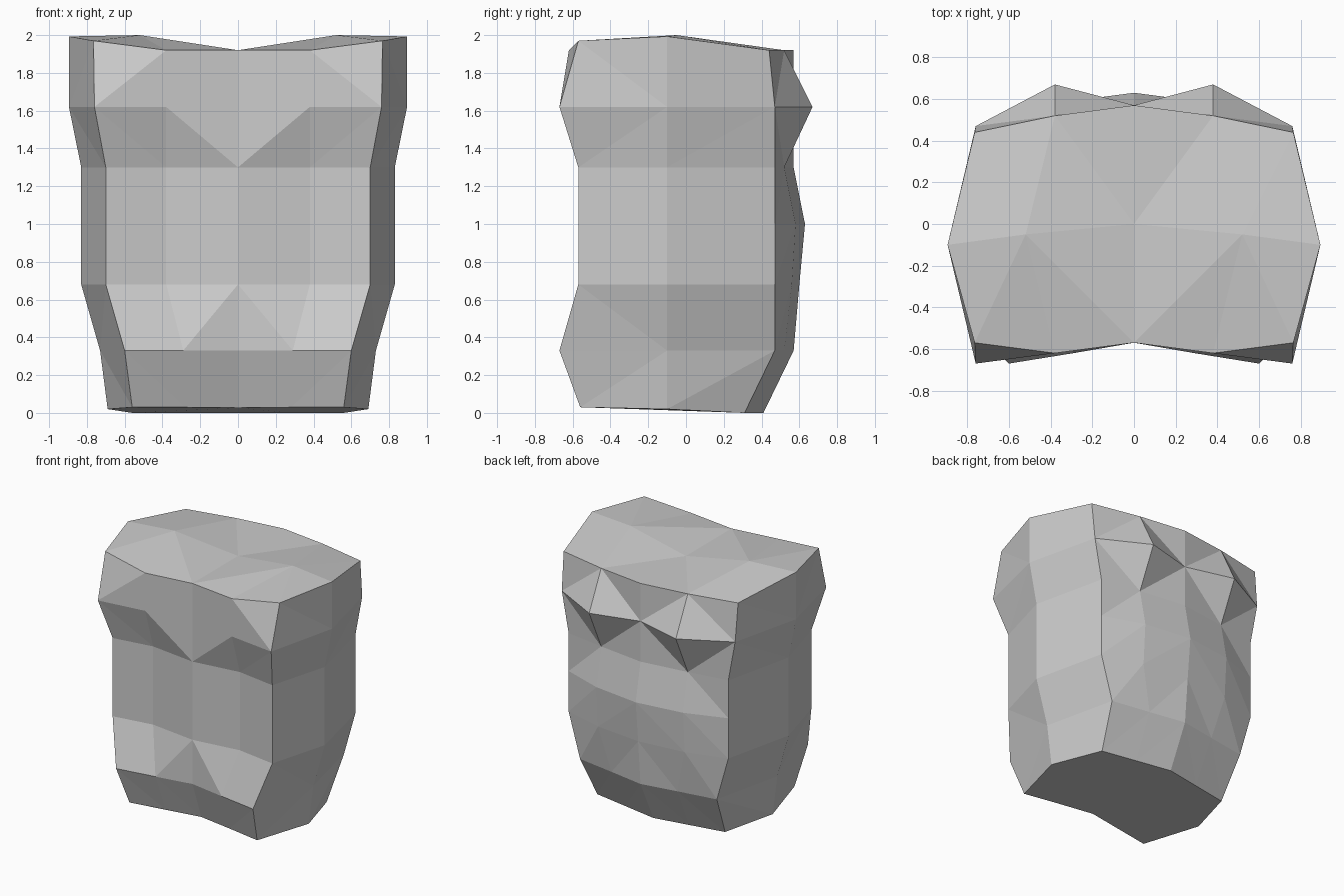
import bpy, bmesh

if "Cube" in bpy.data.objects:
    bpy.data.objects.remove(bpy.data.objects["Cube"])

# Right half outline per level, running front centre -> side -> back centre:
# z, (mid x, corner x, side x), y of (front centre, mid, corner, back corner, mid, centre)
LEVELS = [
    (0.00, (0.28, 0.56, 0.69), (-0.46, -0.51, -0.56, 0.31, 0.36, 0.41)),
    (0.33, (0.29, 0.60, 0.73), (-0.57, -0.62, -0.67, 0.47, 0.52, 0.57)),
    (0.68, (0.38, 0.70, 0.83), (-0.57, -0.52, -0.57, 0.47, 0.56, 0.60)),
    (1.00, (0.38, 0.70, 0.83), (-0.57, -0.52, -0.57, 0.47, 0.58, 0.63)),
    (1.30, (0.38, 0.70, 0.83), (-0.57, -0.52, -0.57, 0.47, 0.52, 0.57)),
    (1.62, (0.38, 0.76, 0.895), (-0.57, -0.62, -0.67, 0.47, 0.67, 0.57)),
    (1.92, (0.38, 0.765, 0.895), (-0.57, -0.62, -0.57, 0.44, 0.52, 0.57)),
]
# Height offsets of the slightly tilted bottom and top rims
BOTTOM_TILT = (0.027, 0.03, 0.03, 0.02, 0, 0, 0)
TOP_TILT = (0, 0, 0.05, 0.073, 0, 0, 0)
# Direction of the fold across each quad, per band from the bottom up
FOLDS = ["aaaaaa", "bbbaaa", "aaaaaa", "aaaaaa", "aaaaba", "abbaab"]

bm = bmesh.new()


def quad(a, b, c, d, fold):
    """Two triangles, folded along a-c ('a') or b-d ('b')."""
    tris = ((a, b, c), (a, c, d)) if fold == "a" else ((a, b, d), (b, c, d))
    for t in tris:
        bm.faces.new(t)


# Rings
rings = []
for i, (z, (mx, cx, sx), y) in enumerate(LEVELS):
    xs = (0, mx, cx, sx, cx, mx, 0)
    ys = (*y[:3], -0.10, *y[3:])
    tilt = BOTTOM_TILT if i == 0 else TOP_TILT if i == len(LEVELS) - 1 else (0,) * 7
    rings.append([bm.verts.new((px, py, z + t)) for px, py, t in zip(xs, ys, tilt)])

# Walls
for low, high, folds in zip(rings, rings[1:], FOLDS):
    for j, fold in enumerate(folds):
        quad(low[j], low[j + 1], high[j + 1], high[j], fold)

# Bottom
bm.faces.new(rings[0][::-1])

# Top: four quads round a raised shoulder point
fc, fm, fk, side, bk, bmid, bc = rings[-1]
centre = bm.verts.new((0, 0, 1.92))
shoulder = bm.verts.new((0.52, -0.05, 2.0))
quad(fc, fm, shoulder, centre, "a")
quad(fm, fk, side, shoulder, "b")
quad(shoulder, side, bk, bmid, "a")
quad(centre, shoulder, bmid, bc, "a")

mesh = bpy.data.meshes.new("torso")
bm.to_mesh(mesh)
bm.free()
torso = bpy.data.objects.new("torso", mesh)
bpy.context.collection.objects.link(torso)

# Left half
mirror = torso.modifiers.new("mirror", "MIRROR")
mirror.use_clip = True
mirror.merge_threshold = 0.001
